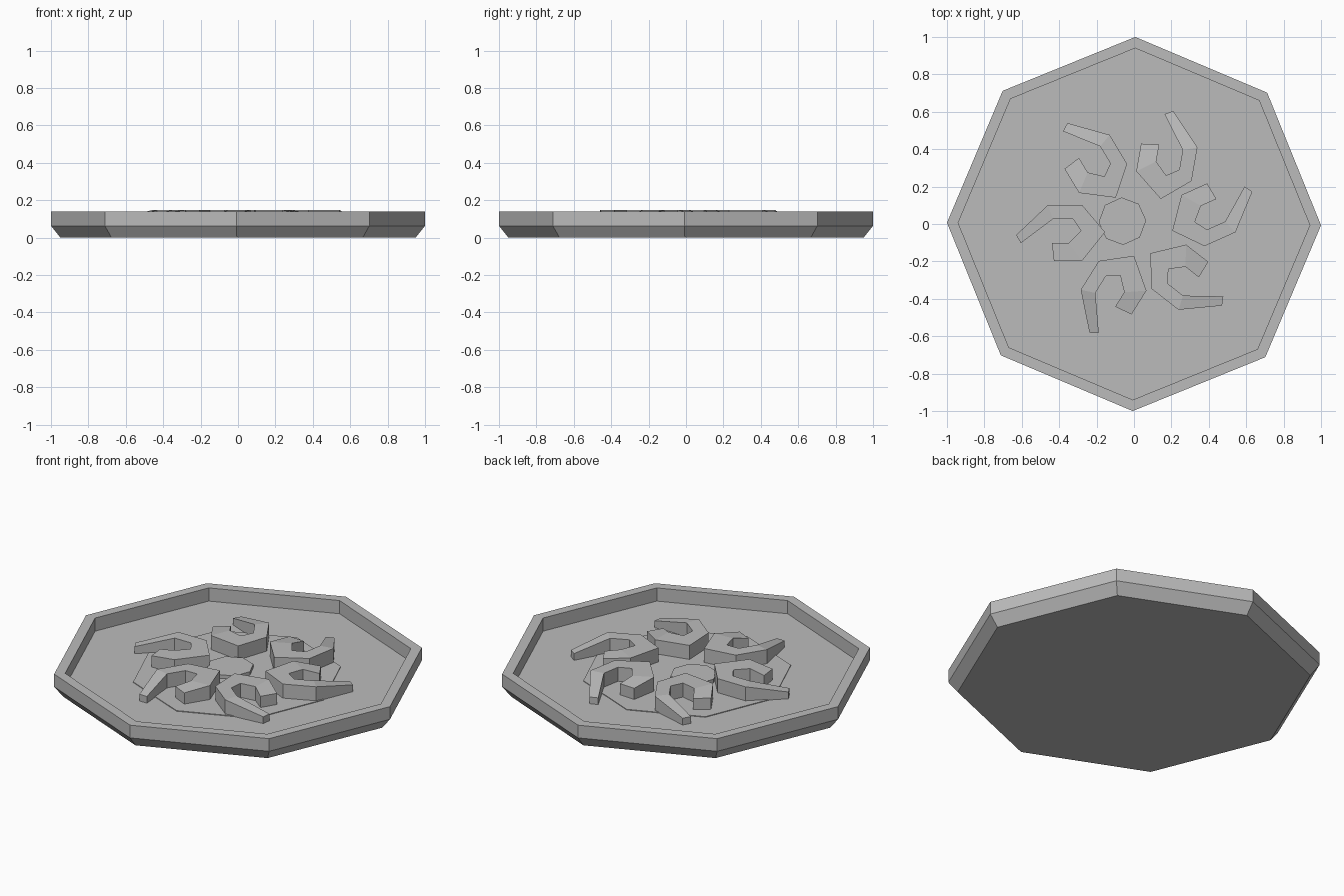
import bpy, bmesh, math
from mathutils import Matrix

if "Cube" in bpy.data.objects:
    bpy.data.objects.remove(bpy.data.objects["Cube"], do_unlink=True)

stone = bpy.data.materials.new("grey_stone")
stone.use_nodes = True
GREY = (0.5, 0.5, 0.5, 1)
stone.diffuse_color = GREY
stone.node_tree.nodes["Principled BSDF"].inputs["Base Color"].default_value = GREY

FLOOR, RIM = 0.06, 0.138


def finish(bm, name):
    bmesh.ops.recalc_face_normals(bm, faces=bm.faces)
    mesh = bpy.data.meshes.new(name)
    bm.to_mesh(mesh)
    bm.free()
    mesh.materials.append(stone)
    obj = bpy.data.objects.new(name, mesh)
    bpy.context.collection.objects.link(obj)
    return obj


def octagon_stack(name, rings, centre=(0, 0), turn=0):
    """Join octagonal rings of (radius, height) and cap both ends."""
    bm = bmesh.new()
    loops = []
    for radius, z in rings:
        angles = [math.radians(45 * i + turn) for i in range(8)]
        loops.append([bm.verts.new((centre[0] + radius * math.cos(a),
                                    centre[1] + radius * math.sin(a), z)) for a in angles])
    for low, high in zip(loops, loops[1:]):
        for i in range(8):
            j = (i + 1) % 8
            bm.faces.new((low[i], low[j], high[j], high[i]))
    bm.faces.new(loops[0])
    bm.faces.new(loops[-1])
    return finish(bm, name)


# Tray with a chamfered base, a flat rim and a sunken floor
octagon_stack("tray", [(0.95, 0), (1, 0.063), (1, RIM), (0.94, RIM), (0.94, FLOOR)], turn=-0.4)

# Thin medallion and its raised central boss
octagon_stack("medallion", [(0.565, FLOOR - 0.01), (0.565, FLOOR + 0.004)], (0, -0.01))
octagon_stack("centre_boss", [(0.127, FLOOR - 0.01), (0.127, 0.085)], (-0.062, 0.015), 2)

# Hook cross-sections from tail to head: outer point, inner point, top height
HOOK = [
    ((-0.31, -0.012), (-0.285, -0.055), 0.1),
    ((-0.14, 0.149), (-0.113, 0.074), 0.147),
    ((0.042, 0.149), (-0.006, 0.074), 0.147),
    ((0.165, 0.004), (0.036, 0.01), 0.147),
    ((0.042, -0.151), (-0.028, -0.055), 0.147),
    ((-0.108, -0.151), (-0.119, -0.055), 0.13),
]


def make_hook(name, x, y, angle):
    bm = bmesh.new()
    sections = []
    for outer, inner, top in HOOK:
        corners = [(*outer, FLOOR - 0.01), (*outer, top), (*inner, top), (*inner, FLOOR - 0.01)]
        sections.append([bm.verts.new(c) for c in corners])
    for a, b in zip(sections, sections[1:]):
        for i in range(4):
            j = (i + 1) % 4
            bm.faces.new((a[i], a[j], b[j], b[i]))
    bm.faces.new(sections[0])
    bm.faces.new(sections[-1])
    obj = finish(bm, name)
    obj.data.transform(Matrix.Translation((x, y, 0)) @ Matrix.Rotation(math.radians(angle), 4, "Z"))


# Ring of six hooks: centre and turn
PLACES = [(-0.32, -0.047, 0), (-0.084, -0.312, 58), (0.219, -0.255, 142),
          (0.354, 0.035, 204), (0.168, 0.297, 260), (-0.186, 0.28, 301)]
for n, place in enumerate(PLACES, 1):
    make_hook(f"hook_{n}", *place)
